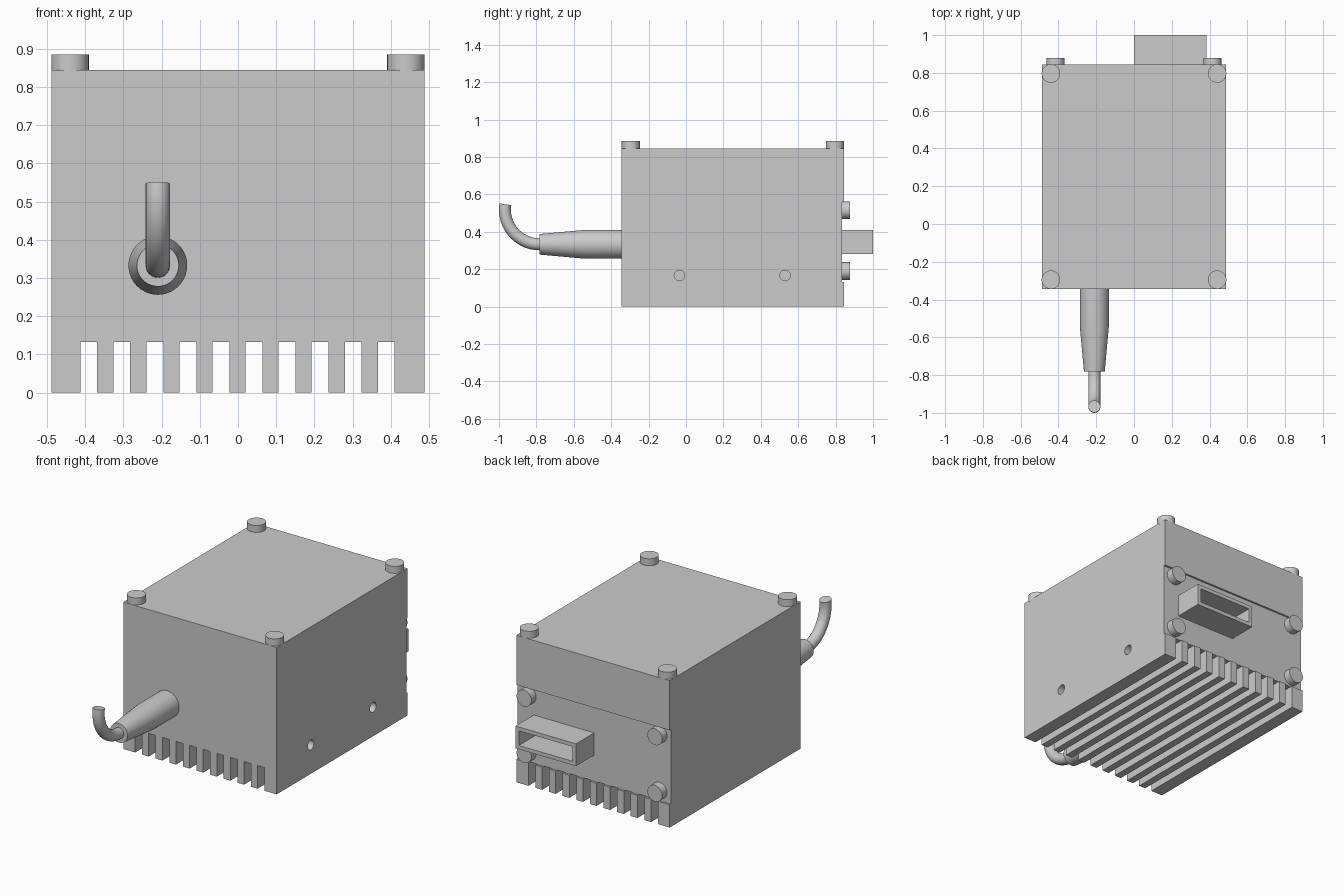
import bpy, bmesh, math
from mathutils import Vector

if "Cube" in bpy.data.objects:
    bpy.data.objects.remove(bpy.data.objects["Cube"])


def finish(bm, name, smooth=False):
    bmesh.ops.recalc_face_normals(bm, faces=bm.faces)
    me = bpy.data.meshes.new(name)
    bm.to_mesh(me)
    bm.free()
    ob = bpy.data.objects.new(name, me)
    bpy.context.collection.objects.link(ob)
    if smooth:
        smooth_shade(ob)
    return ob


def activate(ob):
    bpy.ops.object.select_all(action='DESELECT')
    ob.select_set(True)
    bpy.context.view_layer.objects.active = ob


def smooth_shade(ob):
    activate(ob)
    bpy.ops.object.shade_smooth_by_angle(angle=math.radians(35))


def box(name, x0, x1, y0, y1, z0, z1):
    bm = bmesh.new()
    bmesh.ops.create_cube(bm, size=1)
    for v in bm.verts:
        v.co = ((x0 + x1) / 2 + v.co.x * (x1 - x0),
                (y0 + y1) / 2 + v.co.y * (y1 - y0),
                (z0 + z1) / 2 + v.co.z * (z1 - z0))
    return finish(bm, name)


def tube(name, rings, n=32):
    """Capped solid through (centre, axis, radius) rings."""
    bm = bmesh.new()
    loops = []
    for centre, axis, r in rings:
        q = Vector((0, 0, 1)).rotation_difference(Vector(axis))
        if abs(axis[0]) < 1e-6:      # keep rings aligned along bends in the yz plane
            u, w = Vector((1, 0, 0)), Vector(axis).normalized().cross(Vector((1, 0, 0)))
        else:
            u, w = q @ Vector((1, 0, 0)), q @ Vector((0, 1, 0))
        loops.append([bm.verts.new(Vector(centre) + r * (u * math.cos(a) + w * math.sin(a)))
                      for a in (2 * math.pi * i / n for i in range(n))])
    for a, b in zip(loops, loops[1:]):
        for i in range(n):
            j = (i + 1) % n
            bm.faces.new((a[i], a[j], b[j], b[i]))
    bm.faces.new(loops[0])
    bm.faces.new(loops[-1])
    return finish(bm, name, True)


def cut(ob, cutter):
    cutter.hide_render = True
    mod = ob.modifiers.new("cut", 'BOOLEAN')
    mod.operation = 'DIFFERENCE'
    mod.solver = 'EXACT'
    mod.object = cutter
    activate(ob)
    bpy.ops.object.modifier_apply(modifier=mod.name)
    bpy.data.objects.remove(cutter)


W, FRONT, BACK, LID, TOP = 0.488, -0.345, 0.845, 0.787, 0.845
PLATE = 0.834

# housing: comb profile with ten cooling slots, extruded front to back
profile = [(-W, 0)]
for i in range(10):
    c = -0.391 + i * 0.0866
    profile += [(c - 0.022, 0), (c - 0.022, 0.133), (c + 0.022, 0.133), (c + 0.022, 0)]
profile += [(W, 0), (W, LID), (-W, LID)]
bm = bmesh.new()
face = bm.faces.new([bm.verts.new((x, FRONT, z)) for x, z in profile])
ext = bmesh.ops.extrude_face_region(bm, geom=[face])
bmesh.ops.translate(bm, vec=(0, BACK - FRONT, 0),
                    verts=[g for g in ext['geom'] if isinstance(g, bmesh.types.BMVert)])
housing = finish(bm, "housing")

# shallow recess across the back and two mounting holes on the right side
cut(housing, box("recess_cutter", -0.6, 0.6, PLATE, 0.95, 0.131, 0.56))
for y in (-0.035, 0.53):
    cut(housing, tube("hole_cutter", [((0.4, y, 0.166), (1, 0, 0), 0.028),
                                      ((0.6, y, 0.166), (1, 0, 0), 0.028)]))
smooth_shade(housing)

# lid with corner screws
box("lid", -W, W, FRONT, BACK, LID, TOP)
for x in (-0.44, 0.44):
    for y in (-0.295, 0.797):
        tube("lid_screw", [((x, y, TOP - 0.01), (0, 0, 1), 0.049),
                           ((x, y, 0.885), (0, 0, 1), 0.049)])

# back plate screws
for x in (-0.416, 0.416):
    for z in (0.19, 0.515):
        tube("back_screw", [((x, PLATE - 0.01, z), (0, 1, 0), 0.047),
                            ((x, 0.878, z), (0, 1, 0), 0.047)])

# hollow rectangular outlet
outlet = box("outlet", 0, 0.385, PLATE - 0.004, 1.0, 0.282, 0.41)
cut(outlet, box("outlet_cutter", 0.022, 0.363, PLATE + 0.002, 1.1, 0.304, 0.388))

# cable boot on the front, straight then tapered
X, Z = -0.21, 0.333
tube("cable_boot", [((X, FRONT + 0.01, Z), (0, -1, 0), 0.077),
                    ((X, -0.54, Z), (0, -1, 0), 0.077),
                    ((X, -0.782, Z), (0, -1, 0), 0.055)], 40)

# cable bending upwards
R, CY = 0.185, -0.783
rings = [((X, -0.76, Z), (0, -1, 0), 0.032)]
for i in range(19):
    a = math.radians(99) * i / 18
    rings.append(((X, CY - R * math.sin(a), Z + R - R * math.cos(a)),
                  (0, -math.cos(a), math.sin(a)), 0.032))
tube("cable", rings, 24)
